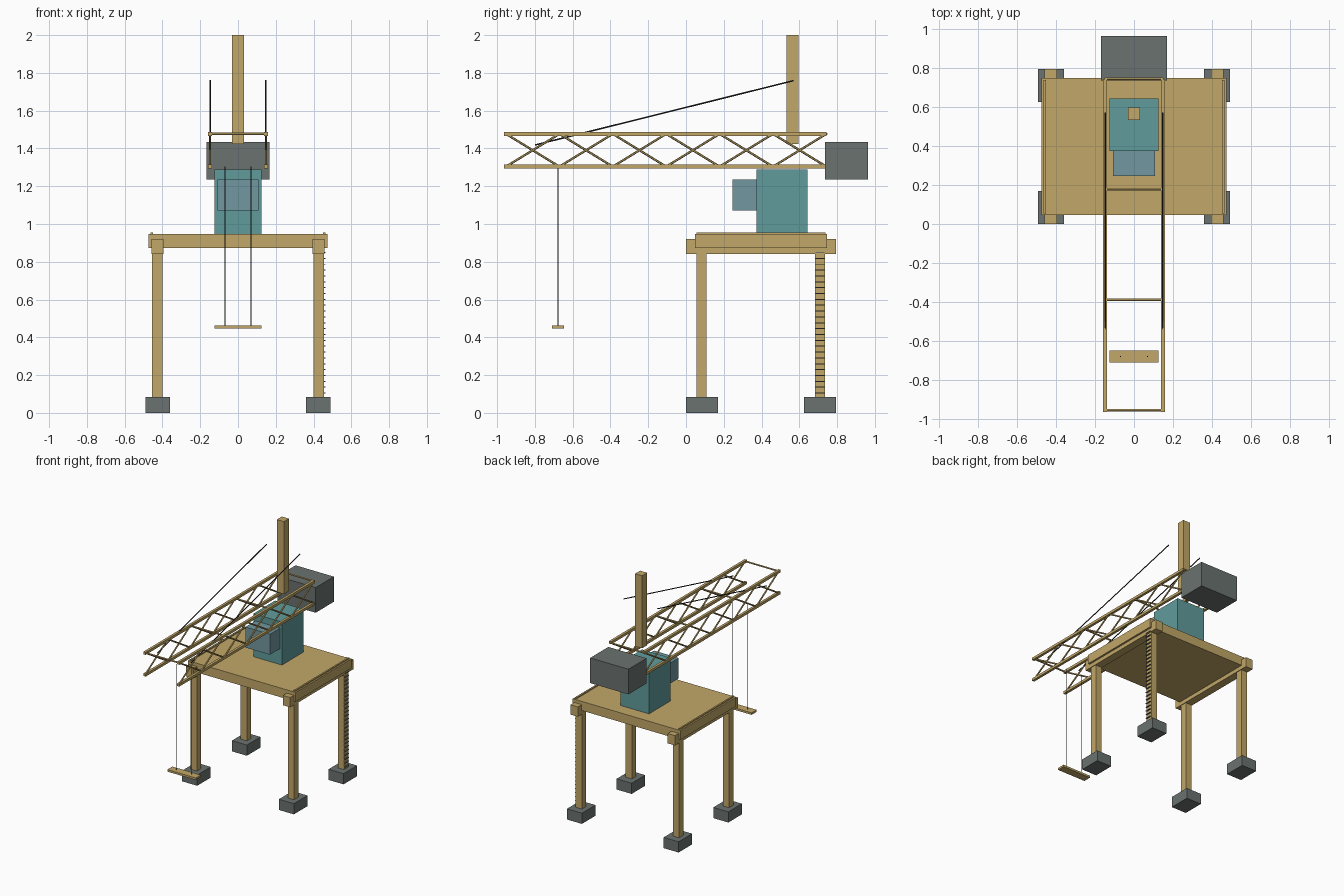
import bpy
from mathutils import Vector

if "Cube" in bpy.data.objects:
    bpy.data.objects.remove(bpy.data.objects["Cube"])


def material(name, rgb):
    m = bpy.data.materials.new(name)
    m.diffuse_color = (*rgb, 1)
    m.use_nodes = True
    m.node_tree.nodes["Principled BSDF"].inputs["Base Color"].default_value = m.diffuse_color
    return m


WOOD = material("ochre", (0.54, 0.39, 0.14))
STONE = material("dark_grey", (0.145, 0.17, 0.16))
TEAL = material("teal", (0.12, 0.33, 0.33))
GLASS = material("blue_grey", (0.17, 0.31, 0.35))
CABLE = material("cable", (0.03, 0.03, 0.03))


def box(name, x, y, z, mat):
    """Box from (min, max) ranges on each axis."""
    bpy.ops.mesh.primitive_cube_add(size=1, location=[sum(r) / 2 for r in (x, y, z)])
    o = bpy.context.object
    o.scale = [r[1] - r[0] for r in (x, y, z)]
    bpy.ops.object.transform_apply(location=False, rotation=False, scale=True)
    o.name = name
    o.data.materials.append(mat)
    return o


def bar(name, a, b, radius, mat, sides=6):
    """Straight rod between two points."""
    a, b = Vector(a), Vector(b)
    d = b - a
    bpy.ops.mesh.primitive_cylinder_add(vertices=sides, radius=radius, depth=d.length,
                                        location=(a + b) / 2,
                                        rotation=d.to_track_quat('Z', 'Y').to_euler())
    o = bpy.context.object
    o.name = name
    o.data.materials.append(mat)
    return o


def span(c, half):
    return (c - half, c + half)


# Four footed legs, with a bearer beam and deck rail on each side
for s, side in ((-1, "left"), (1, "right")):
    for fy, ly, end in ((0.085, 0.082, "front"), (0.709, 0.709, "back")):
        box(f"{end}_{side}_foot", span(s * 0.425, 0.066), span(fy, 0.085), (0, 0.085), STONE)
        box(f"{end}_{side}_leg", span(s * 0.427, 0.027), span(ly, 0.027), (0.085, 0.85), WOOD)
    box(f"{side}_bearer", span(s * 0.427, 0.032), (0, 0.794), (0.842, 0.92), WOOD)
    box(f"{side}_deck_rail", span(s * 0.456, 0.006), (0.055, 0.738), (0.943, 0.955), WOOD)

# Deck
box("deck", (-0.474, 0.474), (0.047, 0.746), (0.873, 0.946), WOOD)

# Ladder rungs on the back right leg
for i in range(25):
    box(f"ladder_rung_{i + 1}", (0.447, 0.464), span(0.709, 0.024),
        span(0.105 + i * 0.031, 0.0025), STONE)

# Machine house, operator cab, mast and counterweight
box("machine_house", (-0.125, 0.125), (0.373, 0.643), (0.946, 1.288), TEAL)
box("cab", (-0.108, 0.108), (0.246, 0.376), (1.072, 1.235), GLASS)
box("mast", (-0.031, 0.031), (0.532, 0.595), (1.424, 2.0), WOOD)
box("counterweight", (-0.168, 0.168), (0.735, 0.963), (1.235, 1.435), STONE)

# Lattice jib: chords, crossed braces and top ties
Y0, Y1, BAYS = -0.953, 0.743, 6
ZB, ZT, JX = 1.304, 1.477, 0.148
step = (Y1 - Y0) / BAYS
for s, side in ((-1, "left"), (1, "right")):
    for z, level in ((ZB, "lower"), (ZT, "upper")):
        box(f"{side}_{level}_chord", span(s * JX, 0.01), (Y0 - 0.01, Y1), span(z, 0.01), WOOD)
    for i in range(BAYS):
        ya, yb = Y0 + i * step, Y0 + (i + 1) * step
        bar(f"{side}_brace_up_{i + 1}", (s * JX, ya, ZB), (s * JX, yb, ZT), 0.006, WOOD)
        bar(f"{side}_brace_down_{i + 1}", (s * JX, ya, ZT), (s * JX, yb, ZB), 0.006, WOOD)
    # Pendant cable and hoist rope
    bar(f"{side}_pendant", (s * 0.147, 0.569, 1.759), (s * 0.147, -0.80, 1.418), 0.004, CABLE)
    bar(f"{side}_hoist_rope", (s * 0.069, -0.678, 0.455), (s * 0.069, -0.678, 1.304), 0.0025, CABLE)
for i in range(0, BAYS + 1, 2):
    y = Y0 + i * step
    bar(f"jib_tie_{i // 2 + 1}", (-JX, y, ZT), (JX, y, ZT), 0.007, WOOD)

# Hanging plank
box("hanging_plank", (-0.125, 0.125), (-0.709, -0.646), (0.446, 0.462), WOOD)
